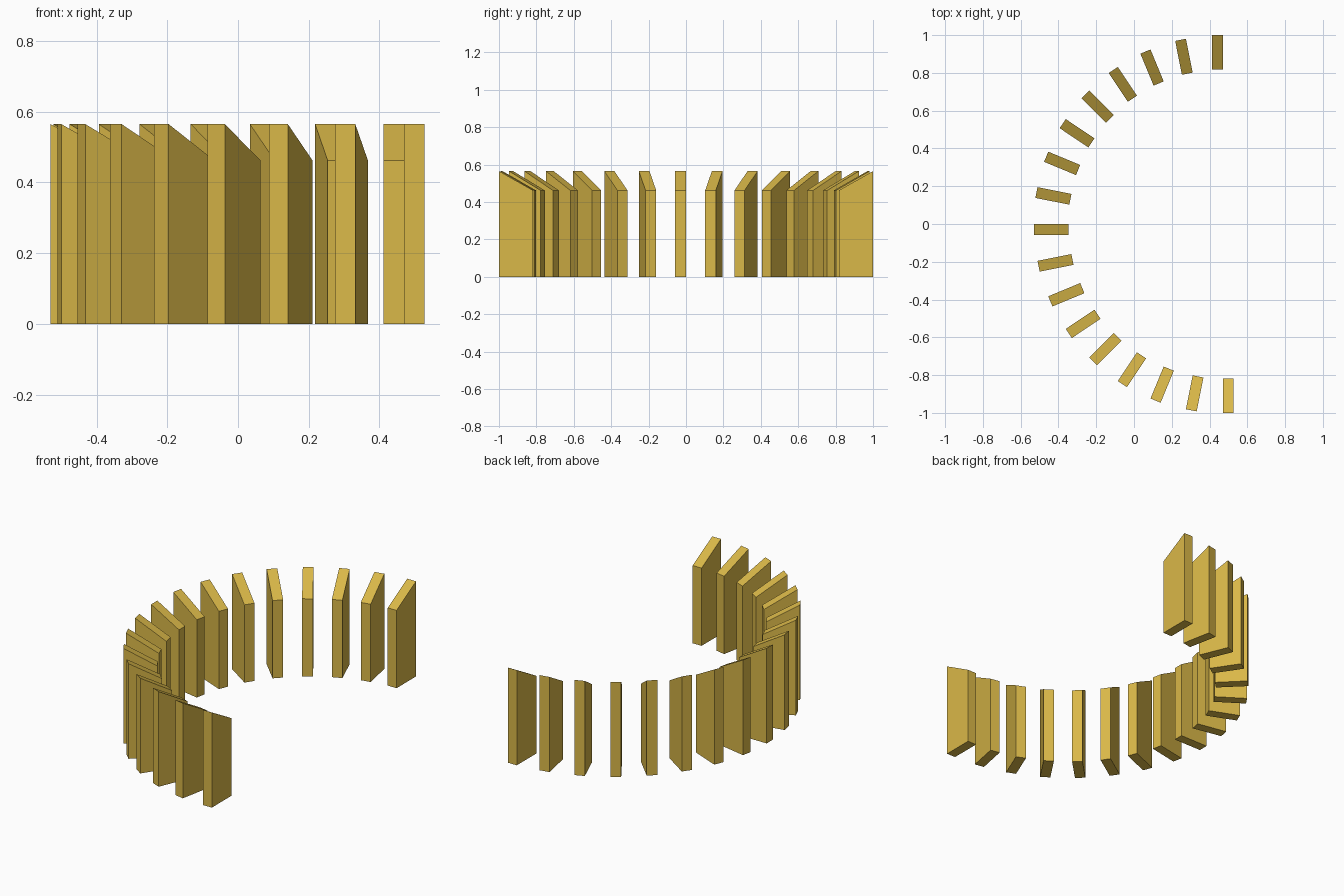
import bpy, math
from mathutils import Matrix

if "Cube" in bpy.data.objects:
    bpy.data.objects.remove(bpy.data.objects["Cube"])

COUNT = 17
CENTRE_X = 0.47
R_IN, R_OUT = 0.817, 1.0
THICK = 0.058
H_IN, H_OUT = 0.462, 0.565

gold = bpy.data.materials.new("ochre gold")
gold.diffuse_color = (0.70, 0.48, 0.065, 1)
gold.use_nodes = True
gold.node_tree.nodes["Principled BSDF"].inputs["Base Color"].default_value = gold.diffuse_color

# One slab: sloped side profile (radius, height) extruded along the arc
profile = [(R_IN, 0), (R_OUT, 0), (R_OUT, H_OUT), (R_IN, H_IN)]
verts = [(r, t, z) for t in (0, THICK) for r, z in profile]
faces = [(0, 1, 2, 3), (7, 6, 5, 4)]
faces += [(i, i + 4, (i + 1) % 4 + 4, (i + 1) % 4) for i in range(4)]
slab = bpy.data.meshes.new("slab")
slab.from_pydata(verts, [], faces)
slab.materials.append(gold)
slab.update()

# Slabs fanned around a half circle, tall edge outward
for i in range(COUNT):
    angle = math.pi / 2 + math.pi * i / (COUNT - 1)
    ob = bpy.data.objects.new(f"slab_{i + 1:02d}", slab)
    ob.matrix_world = Matrix.Translation((CENTRE_X, 0, 0)) @ Matrix.Rotation(angle, 4, 'Z')
    bpy.context.collection.objects.link(ob)
